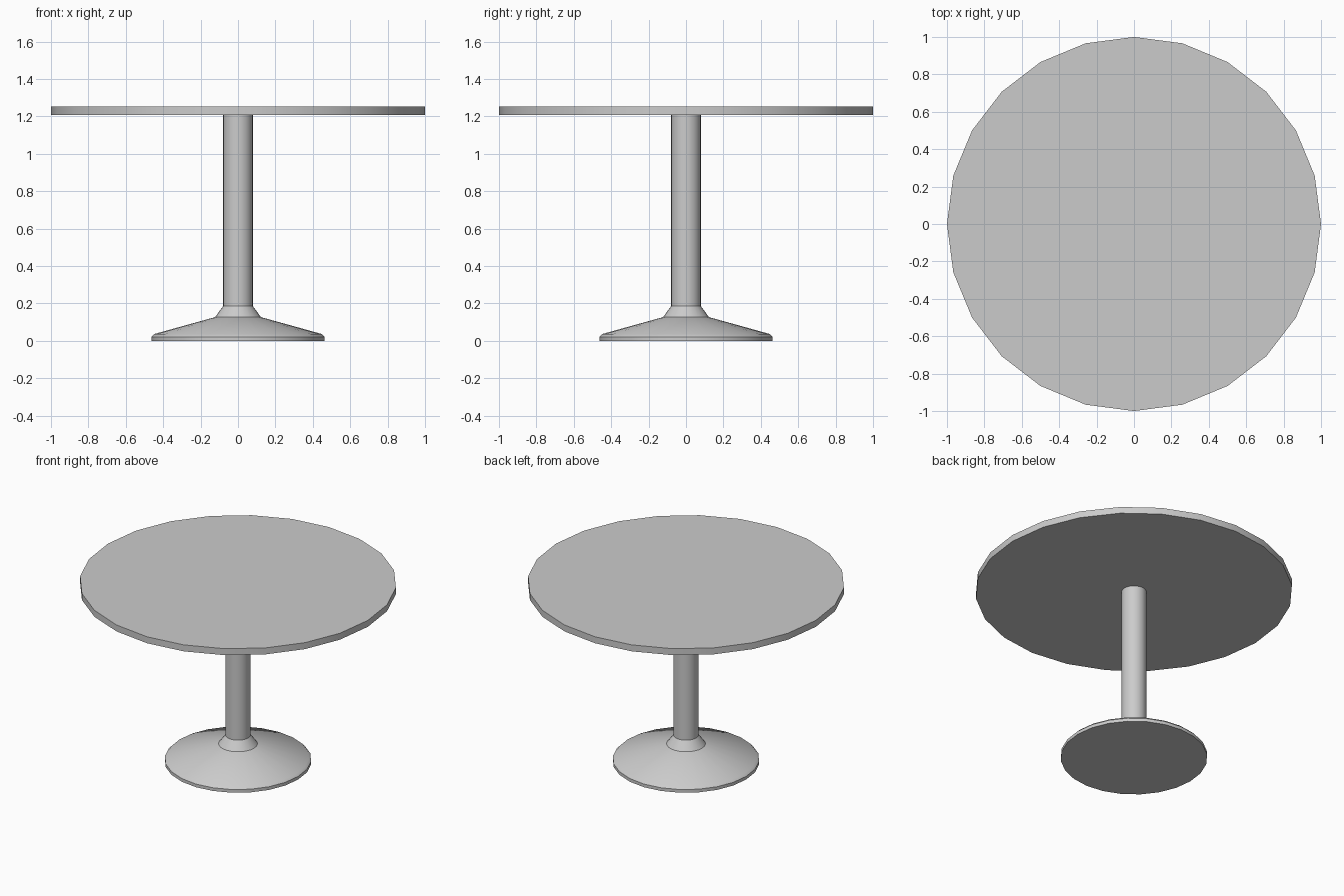
import bpy, bmesh, math

if "Cube" in bpy.data.objects:
    bpy.data.objects.remove(bpy.data.objects["Cube"])

SIDES = 24


def lathe(name, profile):
    """Spin a (radius, z) profile around z and cap both ends."""
    bm = bmesh.new()
    rings = []
    for r, z in profile:
        rings.append([bm.verts.new((r * math.cos(2 * math.pi * i / SIDES),
                                    r * math.sin(2 * math.pi * i / SIDES), z))
                      for i in range(SIDES)])
    for low, high in zip(rings, rings[1:]):
        for i in range(SIDES):
            j = (i + 1) % SIDES
            bm.faces.new((low[i], low[j], high[j], high[i]))
    bm.faces.new(rings[0][::-1])
    bm.faces.new(rings[-1])
    mesh = bpy.data.meshes.new(name)
    bm.to_mesh(mesh)
    bm.free()
    obj = bpy.data.objects.new(name, mesh)
    bpy.context.collection.objects.link(obj)
    # Smooth round sides, crisp rims
    bpy.ops.object.select_all(action='DESELECT')
    obj.select_set(True)
    bpy.context.view_layer.objects.active = obj
    bpy.ops.object.shade_smooth_by_angle(angle=math.radians(30))
    return obj


# Round top
lathe("table_top", [(1.0, 1.207), (1.0, 1.252)])

# Pedestal: flared foot, collar and column in one turned piece
lathe("pedestal", [(0.463, 0.0), (0.463, 0.022), (0.448, 0.037),
                   (0.123, 0.127), (0.079, 0.187), (0.079, 1.207)])
